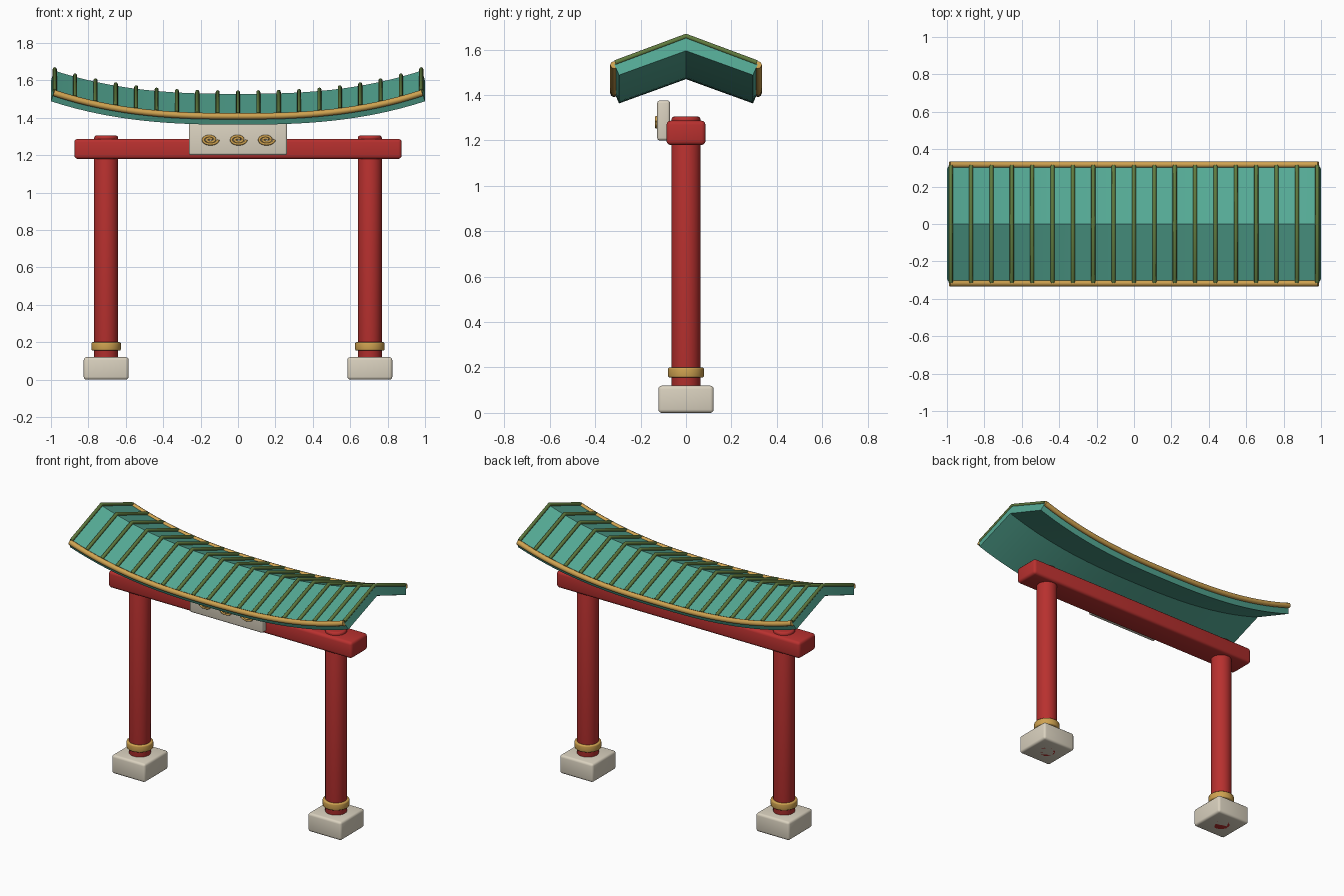
import bpy, bmesh, math

if "Cube" in bpy.data.objects:
    bpy.data.objects.remove(bpy.data.objects["Cube"])

def material(name, rgb):
    m = bpy.data.materials.new(name)
    m.diffuse_color = (*rgb, 1)
    m.use_nodes = True
    m.node_tree.nodes["Principled BSDF"].inputs["Base Color"].default_value = m.diffuse_color
    return m

RED = material("red_lacquer", (0.48, 0.03, 0.028))
TEAL = material("teal_tile", (0.09, 0.40, 0.30))
GREEN = material("green_rib", (0.12, 0.20, 0.05))
GOLD = material("gold", (0.62, 0.36, 0.08))
STONE = material("stone", (0.70, 0.64, 0.52))

def finish(ob, mat, bevel=0.0, angle=35):
    ob.data.materials.append(mat)
    bpy.ops.object.select_all(action='DESELECT')
    ob.select_set(True)
    bpy.context.view_layer.objects.active = ob
    if bevel:
        b = ob.modifiers.new("bevel", 'BEVEL')
        b.width, b.segments, b.limit_method = bevel, 3, 'ANGLE'
        bpy.ops.object.modifier_apply(modifier=b.name)
    bpy.ops.object.shade_smooth_by_angle(angle=math.radians(angle))
    return ob

def box(name, lo, hi, mat, bevel):
    bpy.ops.mesh.primitive_cube_add(size=1, location=[(a + b) / 2 for a, b in zip(lo, hi)])
    ob = bpy.context.object
    ob.name = name
    ob.scale = [b - a for a, b in zip(lo, hi)]
    bpy.ops.object.transform_apply(location=False, rotation=False, scale=True)
    return finish(ob, mat, bevel)

def cylinder(name, x, r, z0, z1, mat, bevel):
    bpy.ops.mesh.primitive_cylinder_add(vertices=32, radius=r, depth=z1 - z0,
                                        location=(x, 0, (z0 + z1) / 2))
    bpy.context.object.name = name
    return finish(bpy.context.object, mat, bevel)

def tube(name, points, r, mat):
    cu = bpy.data.curves.new(name, 'CURVE')
    cu.dimensions = '3D'
    cu.bevel_depth, cu.bevel_resolution, cu.use_fill_caps = r, 2, True
    sp = cu.splines.new('POLY')
    sp.points.add(len(points) - 1)
    for p, co in zip(sp.points, points):
        p.co = (*co, 1)
    ob = bpy.data.objects.new(name, cu)
    bpy.context.collection.objects.link(ob)
    bpy.ops.object.select_all(action='DESELECT')
    ob.select_set(True)
    bpy.context.view_layer.objects.active = ob
    bpy.ops.object.convert(target='MESH')
    return finish(bpy.context.object, mat, 0, 50)

# posts with stone feet and gold collars
for side, s in (("left", -1), ("right", 1)):
    x = 0.705 * s
    box(side + "_foot", (x - 0.12, -0.122, 0), (x + 0.12, 0.122, 0.12), STONE, 0.015)
    cylinder(side + "_post", x, 0.064, 0, 1.305, RED, 0.012)
    cylinder(side + "_collar", x, 0.079, 0.155, 0.2, GOLD, 0.008)

# crossbeam and front plaque
box("crossbeam", (-0.875, -0.086, 1.18), (0.875, 0.086, 1.287), RED, 0.018)
box("plaque", (-0.263, -0.127, 1.2), (0.263, -0.07, 1.376), STONE, 0.012)

# flattened spiral ornaments on the plaque
for i in range(3):
    cx, pts = (i - 1) * 0.15, []
    for k in range(49):
        a = k / 48 * 4 * math.pi
        rad = 0.008 + 0.037 * k / 48
        pts.append((cx + rad * math.cos(a), -0.13, 1.283 + 0.6 * rad * math.sin(a)))
    tube(f"spiral_{i + 1}", pts, 0.007, GOLD)

# upswept gable roof: one cross-section carried along x
RIDGE, EAVE_Y, DROP, THICK = 1.528, 0.316, 0.117, 0.058
def lift(u):
    return 0.125 * abs(u) ** 2.6

N = 32
bm = bmesh.new()
rings = []
for i in range(N + 1):
    u = -1 + 2 * i / N
    z = RIDGE + lift(u)
    section = [(0.985, -EAVE_Y, z - DROP), (0.985, 0, z), (0.985, EAVE_Y, z - DROP),
               (1, 0.295, z - THICK - 0.107), (1, 0, z - THICK), (1, -0.295, z - THICK - 0.107)]
    rings.append([bm.verts.new((u * k, y, h)) for k, y, h in section])
for a, b in zip(rings, rings[1:]):
    for j in range(6):
        bm.faces.new((a[j], a[(j + 1) % 6], b[(j + 1) % 6], b[j]))
for r in (rings[0], rings[-1]):
    bm.faces.new((r[0], r[1], r[4], r[5]))
    bm.faces.new((r[1], r[2], r[3], r[4]))
bmesh.ops.recalc_face_normals(bm, faces=bm.faces)
me = bpy.data.meshes.new("roof")
bm.to_mesh(me)
bm.free()
roof = bpy.data.objects.new("roof", me)
bpy.context.collection.objects.link(roof)
finish(roof, TEAL, 0, 25)

# tile ribs over the ridge
for i in range(19):
    x = -0.98 + 1.96 * i / 18
    z = RIDGE + lift(x / 0.985) + 0.008
    tube(f"tile_rib_{i + 1}", [(x, -0.312, z - DROP), (x, 0, z), (x, 0.312, z - DROP)], 0.011, GREEN)

# gold trim along both eaves
for side, s in (("front", -1), ("back", 1)):
    pts = [(0.985 * (-1 + i / 16), s * 0.317, 1.408 + lift(-1 + i / 16)) for i in range(33)]
    tube(side + "_eave_trim", pts, 0.017, GOLD)
